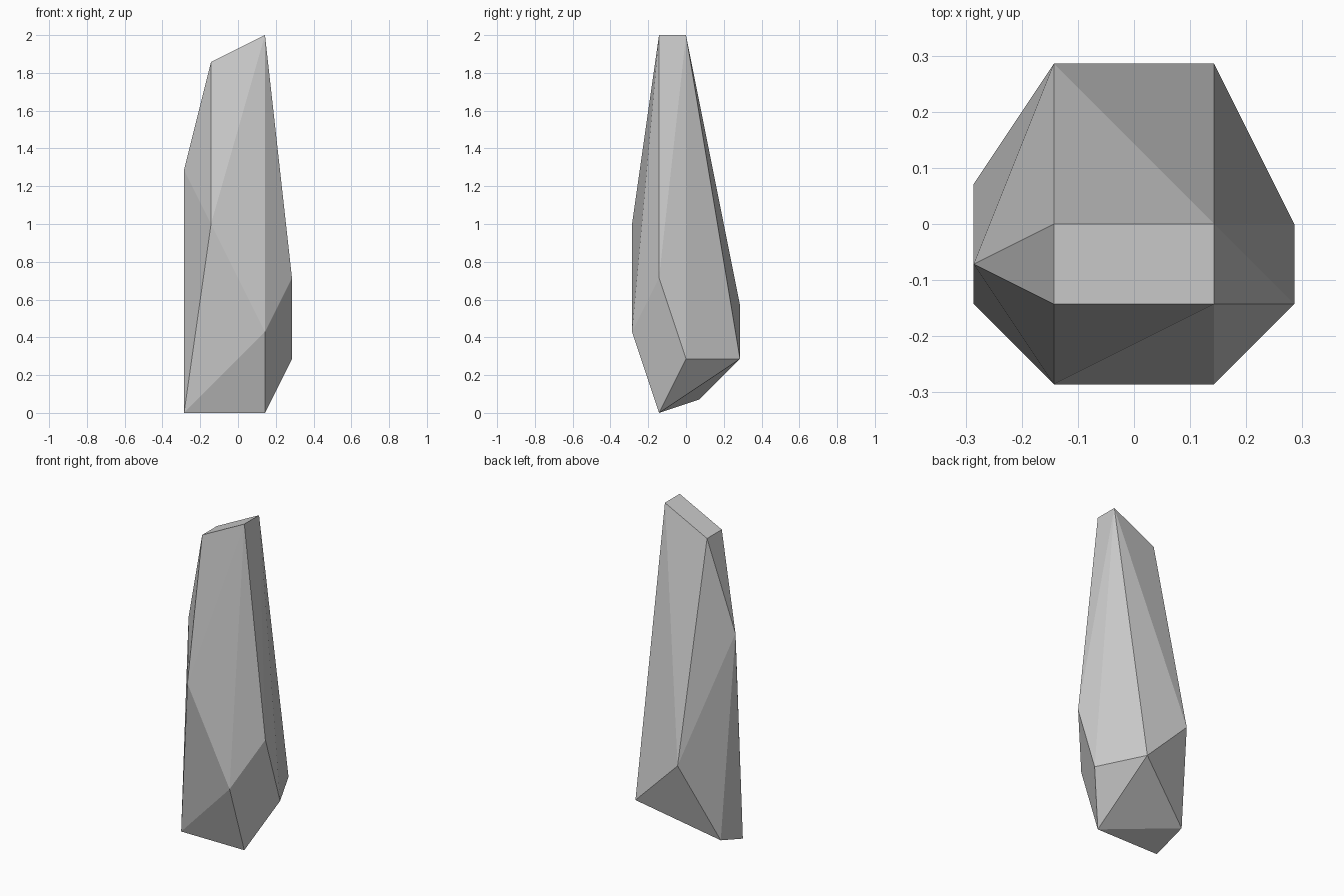
import bpy, bmesh, math

if "Cube" in bpy.data.objects:
    bpy.data.objects.remove(bpy.data.objects["Cube"])

U = 2 / 14  # lattice step: the rock is 14 steps tall

# Corner rings of the faceted shard, in lattice steps
slanted_cap = [(x, y, 13.5 + x / 2) for x in (-1, 1) for y in (-1, 0)]
shoulder = [(-2, -0.5, 9), (-1, -2, 7), (2, -1, 5), (-1, 2, 4), (1, -2, 3)]
base = [(2, 0, 2), (1, 2, 2), (-2, 0.5, 0.5), (-2, -1, 0), (1, -1, 0)]

# The shard is the convex wrap of its corners
bm = bmesh.new()
for x, y, z in slanted_cap + shoulder + base:
    bm.verts.new((x * U, y * U, z * U))
bmesh.ops.convex_hull(bm, input=bm.verts[:])

# Merge coplanar triangles into clean facets
bmesh.ops.dissolve_limit(bm, angle_limit=math.radians(0.5),
                         verts=bm.verts[:], edges=bm.edges[:])
bmesh.ops.recalc_face_normals(bm, faces=bm.faces[:])

mesh = bpy.data.meshes.new("rock_shard")
bm.to_mesh(mesh)
bm.free()
bpy.context.collection.objects.link(bpy.data.objects.new("rock_shard", mesh))
